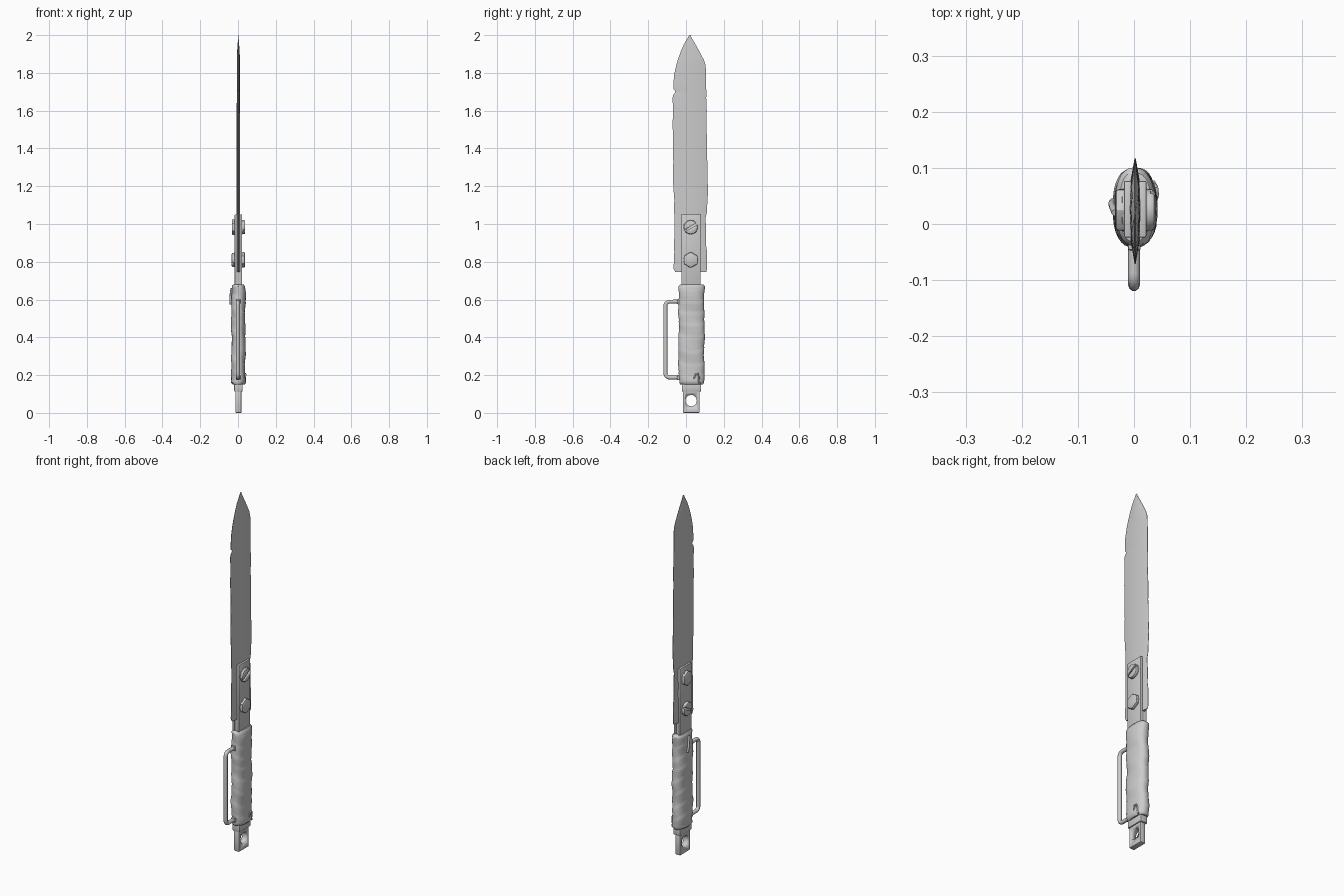
import bpy, bmesh, math, random
from mathutils import Matrix, Vector

if "Cube" in bpy.data.objects:
    bpy.data.objects.remove(bpy.data.objects["Cube"])

random.seed(4)
CX, CY = 0.002, 0.026   # centre line of the knife


def finish(bm, name, bevel=0, segs=2, angle=30):
    bmesh.ops.recalc_face_normals(bm, faces=bm.faces)
    me = bpy.data.meshes.new(name)
    bm.to_mesh(me)
    bm.free()
    ob = bpy.data.objects.new(name, me)
    bpy.context.collection.objects.link(ob)
    bpy.ops.object.select_all(action='DESELECT')
    ob.select_set(True)
    bpy.context.view_layer.objects.active = ob
    if bevel:
        m = ob.modifiers.new("bevel", 'BEVEL')
        m.width, m.segments, m.limit_method = bevel, segs, 'ANGLE'
        bpy.ops.object.modifier_apply(modifier=m.name)
    bpy.ops.object.shade_smooth_by_angle(angle=math.radians(angle))
    return ob


def box(name, lo, hi, bevel=0.0, rot=0.0):
    lo, hi = Vector(lo), Vector(hi)
    bm = bmesh.new()
    mat = (Matrix.Translation((lo + hi) / 2) @ Matrix.Rotation(rot, 4, 'X')
           @ Matrix.Diagonal((*(hi - lo), 1)))
    bmesh.ops.create_cube(bm, size=1, matrix=mat)
    return finish(bm, name, bevel)


def rod(name, x0, x1, y, z, r, sides, bevel=0.0, turn=0.0):
    bm = bmesh.new()
    mat = (Matrix.Translation(((x0 + x1) / 2, y, z)) @ Matrix.Rotation(turn, 4, 'X')
           @ Matrix.Rotation(math.pi / 2, 4, 'Y'))
    bmesh.ops.create_cone(bm, cap_ends=True, segments=sides, radius1=r, radius2=r,
                          depth=abs(x1 - x0), matrix=mat)
    return finish(bm, name, bevel)


def cut(ob, cutter):
    m = ob.modifiers.new("cut", 'BOOLEAN')
    m.operation, m.object, m.solver = 'DIFFERENCE', cutter, 'EXACT'
    bpy.ops.object.select_all(action='DESELECT')
    ob.select_set(True)
    bpy.context.view_layer.objects.active = ob
    bpy.ops.object.modifier_apply(modifier=m.name)
    bpy.data.objects.remove(cutter)


def loft(name, rings, angle=30):
    bm = bmesh.new()
    vs = [[bm.verts.new(p) for p in r] for r in rings]
    n = len(rings[0])
    for a, b in zip(vs, vs[1:]):
        for i in range(n):
            bm.faces.new((a[i], a[(i + 1) % n], b[(i + 1) % n], b[i]))
    bm.faces.new(vs[0])
    bm.faces.new(vs[-1])
    return finish(bm, name, angle=angle)


def tube(name, pts, r, flat=1.0):
    cu = bpy.data.curves.new(name, 'CURVE')
    cu.dimensions, cu.bevel_depth, cu.bevel_resolution = '3D', r, 3
    cu.use_fill_caps = True
    sp = cu.splines.new('POLY')
    sp.points.add(len(pts) - 1)
    for p, co in zip(sp.points, pts):
        p.co = (*co, 1)
    ob = bpy.data.objects.new(name, cu)
    bpy.context.collection.objects.link(ob)
    bpy.ops.object.select_all(action='DESELECT')
    ob.select_set(True)
    bpy.context.view_layer.objects.active = ob
    bpy.ops.object.convert(target='MESH')
    bpy.ops.object.shade_smooth_by_angle(angle=math.radians(40))


# blade: worn double-edged outline as (z, left y, right y)
outline = [(.745, -.056, .108), (.765, -.066, .111), (.85, -.062, .112), (.89, -.063, .106),
           (.97, -.061, .107), (1.03, -.060, .103), (1.06, -.063, .110), (1.13, -.062, .114),
           (1.18, -.066, .117), (1.25, -.070, .113), (1.33, -.067, .113), (1.36, -.069, .110),
           (1.45, -.068, .111), (1.52, -.071, .108), (1.60, -.069, .110), (1.67, -.071, .107),
           (1.685, -.067, .108), (1.70, -.055, .108), (1.715, -.067, .107), (1.75, -.066, .107),
           (1.79, -.063, .106), (1.84, -.052, .104), (1.87, -.043, .094), (1.91, -.029, .073),
           (1.95, -.012, .051), (1.98, .006, .033), (2.0, .018, .022)]
rings = []
for z, l, r in outline:
    w = r - l
    t = 0.0105 * min(1, w / 0.12) * (1 - 0.2 * (z - .745))
    e = 0.001
    a, b = l + w * .2, r - w * .2
    rings.append([(CX - e, l, z), (CX - t * .8, a, z), (CX - t, CY, z), (CX - t * .8, b, z),
                  (CX - e, r, z), (CX + e, r, z), (CX + t * .8, b, z), (CX + t, CY, z),
                  (CX + t * .8, a, z), (CX + e, l, z)])
loft("blade", rings, 12)

# tang plates gripping the blade, and the tang running into the handle
for s, side in ((1, "right"), (-1, "left")):
    xs = sorted((CX + s * 0.006, CX + s * 0.020))
    box("clamp_plate_" + side, (xs[0], -.024, .66), (xs[1], .077, 1.05), .003)
box("tang", (CX - .012, -.020, .12), (CX + .012, .074, .76))

# fasteners: slotted screw heads and hex nuts on opposite ends
for z, s in ((.983, 1), (.81, -1)):
    head = rod("screw_head", CX + s * .015, CX + s * .036, CY - .001, z, .037, 28, .007)
    xs = sorted((CX + s * .027, CX + s * .05))
    cut(head, box("slot_cutter", (xs[0], CY - .06, z - .005), (xs[1], CY + .06, z + .005),
                  rot=math.radians(30)))
    rod("hex_nut", CX - s * .015, CX - s * .035, CY - .001, z, .042, 6, .005, math.pi / 2)
for z in (.983, .81):
    rod("washer", CX - .023, CX + .023, CY - .001, z, .038, 28, .001)

# wrapped handle: oval rings with slanted overlapping cloth turns
N, M = 32, 54
phase = [random.uniform(0, 6.28) for _ in range(4)]
rings = []
for j in range(M + 1):
    f = j / M
    z = .15 + .53 * f
    ring = []
    for i in range(N):
        a = 2 * math.pi * i / N
        c, s = math.cos(a), math.sin(a)
        turn = (f * 8 + .35 * math.sin(a + phase[0]) + .12 * math.sin(f * 9)) % 1
        lump = (.0025 * (turn - .5) + .0016 * math.sin(f * 23 + 2 * a + phase[1])
                + .0015 * math.sin(f * 13 - a + phase[2]))
        end = .008 if j in (0, M) else 0
        rx, ry = .037 + lump - end, .068 + lump - end
        ring.append((CX + rx * math.copysign(abs(c) ** .85, c),
                     .029 + ry * math.copysign(abs(s) ** .85, s), z))
    rings.append(ring)
loft("handle_wrap", rings, 45)

# loose cloth ends on the wrap
tube("loose_wrap_end", [(.034, .043, .158), (.038, .044, .185), (.040, .052, .205), (.039, .063, .207),
                        (.037, .069, .19), (.035, .068, .165), (.034, .074, .153)], .0045)
tube("wrap_knot", [(-.034, .020, .66), (-.038, .030, .63), (-.040, .036, .60),
                   (-.038, .040, .575)], .006)

# finger guard bar with rounded corners
path = [(CX - .002, -.02, .187)]
R = .022
for cz, a0 in ((.187 + R, -90), (.589 - R, -180)):
    for k in range(7):
        a = math.radians(a0 - k * 15)
        path.append((CX - .002, -.109 + R + R * math.cos(a), cz + R * math.sin(a)))
path.append((CX - .002, -.02, .589))
tube("guard_bar", path, .0105)
for z in (.187, .589):
    box("guard_socket", (CX - .013, -.047, z - .014), (CX + .010, -.025, z + .014), .004)

# collar and pierced pommel
box("collar", (CX - .022, -.022, .113), (CX + .022, .080, .16), .005)
pommel = box("pommel", (CX - .016, -.017, 0), (CX + .016, .072, .12), .005)
cut(pommel, rod("hole_cutter", -.1, .1, .027, .065, .030, 32))
